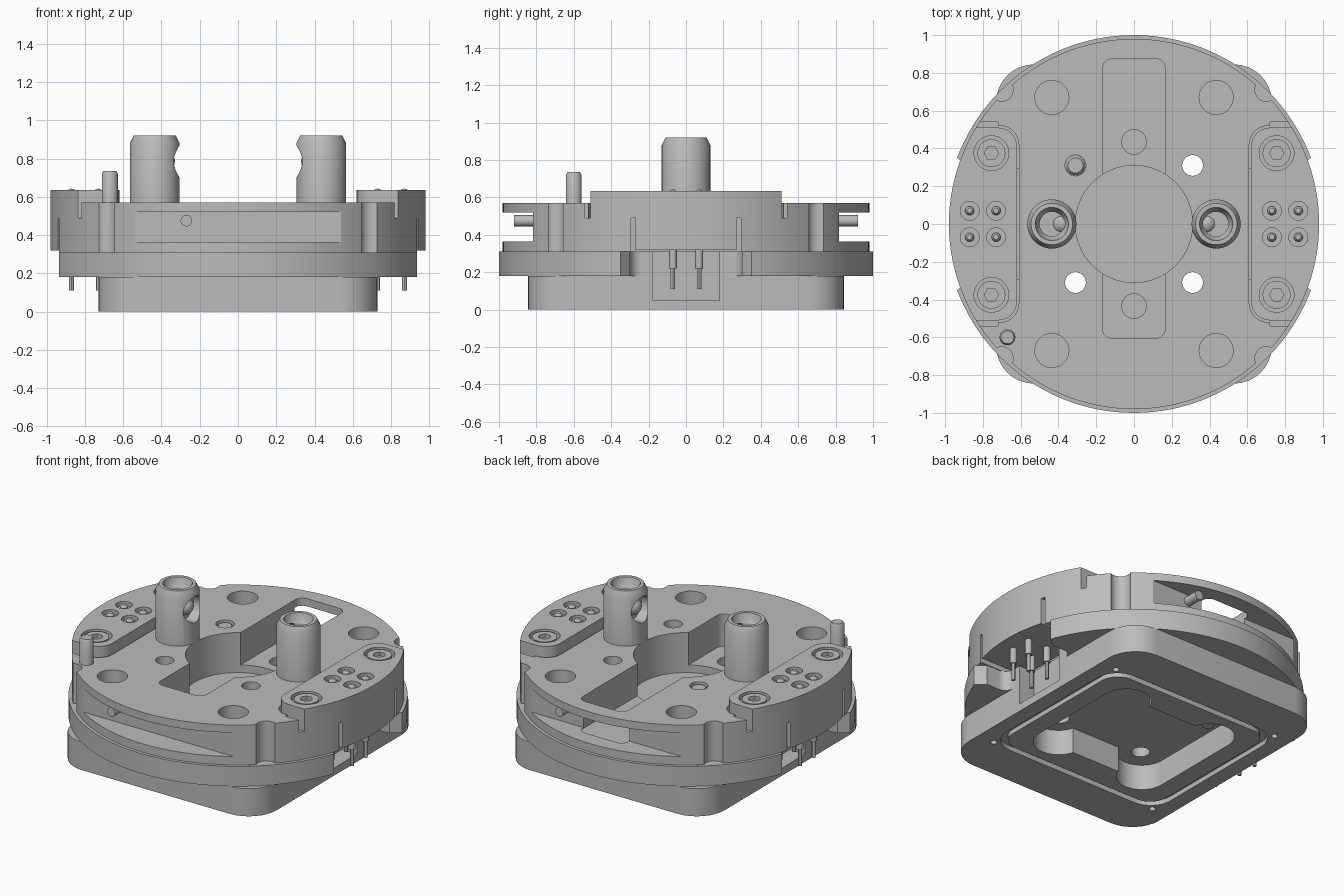
import bpy, bmesh, math
from mathutils import Matrix, Vector

if "Cube" in bpy.data.objects:
    bpy.data.objects.remove(bpy.data.objects["Cube"], do_unlink=True)

metal = bpy.data.materials.new("light_grey_metal")
metal.use_nodes = True
grey = (0.5, 0.5, 0.5, 1)
metal.diffuse_color = grey
metal.node_tree.nodes["Principled BSDF"].inputs["Base Color"].default_value = grey
SIGNS = (-1, 1)
CORNERS = [(sx, sy) for sx in SIGNS for sy in SIGNS]


def make(name, bm):
    bmesh.ops.recalc_face_normals(bm, faces=bm.faces)
    mesh = bpy.data.meshes.new(name)
    bm.to_mesh(mesh)
    bm.free()
    mesh.materials.append(metal)
    ob = bpy.data.objects.new(name, mesh)
    bpy.context.collection.objects.link(ob)
    return ob


def prism(name, pts, z0, z1):
    bm = bmesh.new()
    face = bm.faces.new([bm.verts.new((x, y, z0)) for x, y in pts])
    top = bmesh.ops.extrude_face_region(bm, geom=[face])["geom"]
    verts = [v for v in top if isinstance(v, bmesh.types.BMVert)]
    bmesh.ops.translate(bm, verts=verts, vec=(0, 0, z1 - z0))
    return make(name, bm)


def rounded(x0, x1, y0, y1, r, n=8):
    pts = []
    for k, (cx, cy) in enumerate([(x1 - r, y1 - r), (x0 + r, y1 - r), (x0 + r, y0 + r), (x1 - r, y0 + r)]):
        for i in range(n + 1):
            a = math.pi / 2 * (k + i / n)
            pts.append((cx + r * math.cos(a), cy + r * math.sin(a)))
    return pts


def box(name, x0, x1, y0, y1, z0, z1):
    x0, x1 = sorted((x0, x1))
    return prism(name, [(x0, y0), (x1, y0), (x1, y1), (x0, y1)], z0, z1)


def cyl(name, x, y, r, z0, z1, n=32):
    ring = [(x + r * math.cos(2 * math.pi * i / n), y + r * math.sin(2 * math.pi * i / n)) for i in range(n)]
    return prism(name, ring, z0, z1)


def rod(name, a, b, r, n=24):
    a, b = Vector(a), Vector(b)
    bm = bmesh.new()
    turn = (b - a).to_track_quat('Z', 'Y').to_matrix().to_4x4()
    bmesh.ops.create_cone(bm, cap_ends=True, segments=n, radius1=r, radius2=r, depth=(b - a).length,
                          matrix=Matrix.Translation((a + b) / 2) @ turn)
    return make(name, bm)


def lathe(name, x, y, profile, n=32):
    bm = bmesh.new()
    verts = [bm.verts.new((x + r, y, z)) for r, z in profile]
    edges = [bm.edges.new(pair) for pair in zip(verts, verts[1:])]
    bmesh.ops.spin(bm, geom=verts + edges, cent=(x, y, 0), axis=(0, 0, 1), angle=2 * math.pi, steps=n)
    bmesh.ops.remove_doubles(bm, verts=bm.verts, dist=0.0005)
    return make(name, bm)


def combine(ob, others, mode='DIFFERENCE'):
    for other in others:
        mod = ob.modifiers.new("cut", 'BOOLEAN')
        mod.operation, mod.solver, mod.object = mode, 'EXACT', other
        with bpy.context.temp_override(object=ob, active_object=ob):
            bpy.ops.object.modifier_apply(modifier=mod.name)
        bpy.data.objects.remove(other, do_unlink=True)
    return ob


# Hollow rounded base with seal groove and corner screw holes
base = prism("base", rounded(-0.73, 0.73, -0.845, 0.845, 0.2), 0, 0.18)
pocket = prism("pocket", rounded(-0.47, 0.47, -0.35, 0.35, 0.06), -0.1, 0.165)
lobes = [cyl("lobe", 0.32 * sx, 0.31 * sy, 0.15, -0.1, 0.165) for sx, sy in CORNERS]
combine(pocket, lobes, 'UNION')
groove = prism("groove", rounded(-0.63, 0.63, -0.57, 0.57, 0.15), -0.1, 0.03)
combine(groove, [prism("core", rounded(-0.59, 0.59, -0.53, 0.53, 0.12), -0.2, 0.1)])
combine(base, [pocket, groove])
combine(base, [cyl("hole", 0.61 * sx, 0.56 * sy, 0.02, -0.1, 0.08, 16) for sx, sy in CORNERS])
combine(base, [box("notch", s * 0.62, s * 1.2, -0.18, 0.18, 0.05, 0.5) for s in SIGNS])

# Round flange with side openings
flange = cyl("flange", 0, 0, 1, 0.18, 0.31, 128)
openings = [prism("opening", rounded(*sorted((s * 0.73, s * 1.3)), -0.3, 0.3, 0.06), 0.1, 0.4) for s in SIGNS]
combine(flange, openings)
combine(flange, [prism("mouth", [(s * 0.88, -0.3), (s * 1.1, -0.5), (s * 1.1, 0.5), (s * 0.88, 0.3)], 0.1, 0.4)
                 for s in SIGNS])
combine(flange, [box("notch", s * 0.62, s * 1.2, -0.18, 0.18, 0.05, 0.5) for s in SIGNS])

# Upper plate: slot, centre bore, side windows, bolt holes
plate = cyl("top_plate", 0, 0, 0.98, 0.31, 0.57, 128)
cuts = [cyl("bore", 0, 0, 0.31, 0.2, 0.7, 64),
        prism("slot", rounded(-0.165, 0.165, -0.605, 0.875, 0.05), 0.36, 0.7)]
cuts += [box("window", -0.7, 0.7, *sorted((s * 0.818, s * 1.2)), 0.365, 0.52) for s in SIGNS]
cuts += [cyl("bolt_hole", 0.435 * sx, 0.67 * sy, 0.09, 0.33, 0.7) for sx, sy in CORNERS]
cuts += [cyl("edge_bite", 0.7 * sx, 0.71 * sy, 0.06, 0.2, 0.7) for sx, sy in CORNERS]
cuts += [cyl("slot_hole", 0, 0.435 * s, 0.065, 0.2, 0.5) for s in SIGNS]
for s in SIGNS:
    cuts.append(prism("ear_seat", rounded(*sorted((s * 0.61, s * 1.3)), -0.52, 0.52, 0.1), 0.49, 0.7))
    cuts.append(box("ear_gap", s * 0.72, s * 1.3, -0.54, 0.54, 0.49, 0.7))
    cuts.append(box("ear_drop", s * 0.61, s * 1.3, -0.295, 0.295, 0.2, 0.6))
combine(plate, cuts)
for sx, sy in CORNERS:
    for part in (flange, plate, base):
        combine(part, [cyl("through_hole", 0.31 * sx, 0.31 * sy, 0.055, -0.1, 0.7)])

# Plug screw, locating pin and window pins
lathe("plug_screw", -0.31, 0.31, [(0, 0.1), (0.054, 0.1), (0.054, 0.54), (0.04, 0.56), (0, 0.56)])
cyl("plug_hex", -0.31, 0.31, 0.04, 0.07, 0.1, 6)
lathe("locating_pin", -0.67, -0.6, [(0, 0.5), (0.042, 0.5), (0.042, 0.72), (0.034, 0.735), (0, 0.735)], 24)
for s in SIGNS:
    rod("window_pin", (0.27 * s, 0.78 * s, 0.475), (0.27 * s, 0.92 * s, 0.475), 0.03)

# Side ears with contacts, screws and terminal pins
for s, side in zip(SIGNS, ("right", "left")):
    x0, x1 = sorted((s * 0.62, s * 1.2))
    ear = prism(side + "_ear", rounded(x0, x1, -0.51, 0.51, 0.1), 0.49, 0.635)
    combine(ear, [box("drop", s * 0.62, s * 1.2, -0.27, 0.27, 0.32, 0.55)], 'UNION')
    combine(ear, [cyl("rim", 0, 0, 0.98, 0.2, 0.8, 128)], 'INTERSECT')
    combine(ear, [cyl("screw_seat", s * 0.755, 0.375 * t, 0.092, 0.6, 0.8) for t in SIGNS])
    spots = [(s * px, 0.07 * t) for px in (0.73, 0.87) for t in SIGNS]
    combine(ear, [cyl("contact_seat", x, y, 0.05, 0.605, 0.8, 24) for x, y in spots])
    for t in SIGNS:
        screw = cyl(side + "_ear_screw", s * 0.755, 0.375 * t, 0.074, 0.58, 0.63)
        combine(screw, [cyl("hex", s * 0.755, 0.375 * t, 0.038, 0.605, 0.8, 6)])
    for x, y in spots:
        lathe(side + "_contact", x, y, [(0, 0.59), (0.024, 0.59), (0.024, 0.625), (0.014, 0.64), (0, 0.643)], 16)
        cyl(side + "_terminal_pin", x, y, 0.012, 0.11, 0.3, 12)
        cyl(side + "_terminal_collar", x, y, 0.021, 0.22, 0.34, 16)

# Hollow posts with a ball behind a round side opening
for s, side in zip(SIGNS, ("right", "left")):
    cx = 0.435 * s
    post = lathe(side + "_post", cx, 0, [(0, 0.5), (0.13, 0.5), (0.13, 0.88), (0.11, 0.92), (0.088, 0.92),
                                         (0.078, 0.88), (0.065, 0.86), (0.065, 0.82), (0, 0.82)], 40)
    combine(post, [rod("side_hole", (cx - s * 0.055, 0, 0.785), (cx - s * 0.3, 0, 0.785), 0.084, 32)])
    bm = bmesh.new()
    bmesh.ops.create_uvsphere(bm, u_segments=20, v_segments=12, radius=0.055,
                              matrix=Matrix.Translation((cx - s * 0.05, 0, 0.785)))
    make(side + "_post_ball", bm)

# Smooth the round walls, keep edges crisp
for ob in bpy.context.scene.objects:
    ob.select_set(ob.type == 'MESH')
bpy.context.view_layer.objects.active = base
bpy.ops.object.shade_smooth_by_angle(angle=math.radians(30))
